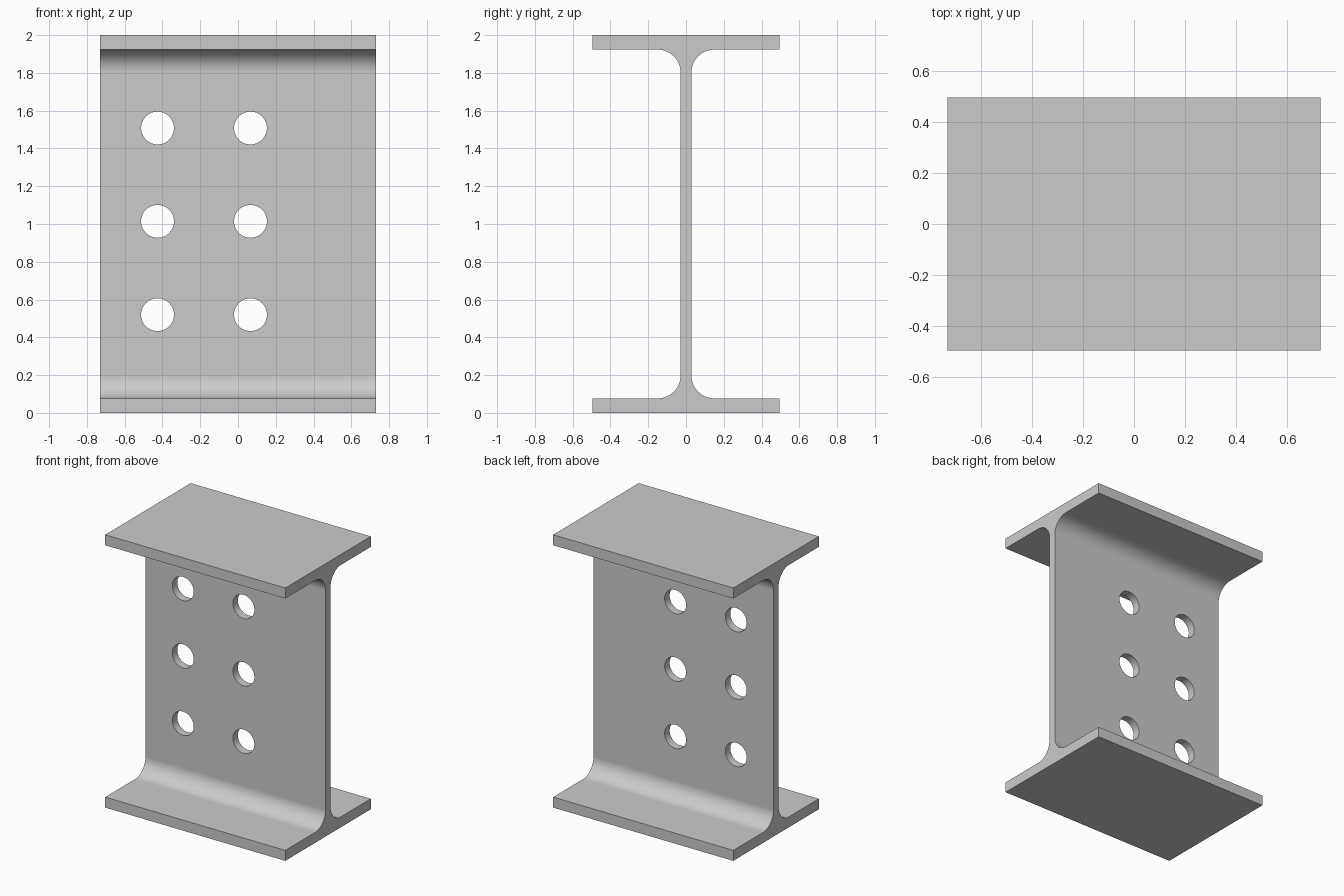
import bpy
import bmesh
from math import cos, sin, pi, radians

cube = bpy.data.objects.get("Cube")
if cube:
    bpy.data.objects.remove(cube, do_unlink=True)

LENGTH, HEIGHT, HALF_WIDTH = 1.46, 2.0, 0.495
FLANGE, HALF_WEB, FILLET = 0.077, 0.029, 0.12
HOLE_RADIUS = 0.087
STEPS = 14

steel = bpy.data.materials.new("plain grey steel")
steel.use_nodes = True
grey = (0.6, 0.6, 0.6, 1)
steel.diffuse_color = grey
steel.node_tree.nodes["Principled BSDF"].inputs["Base Color"].default_value = grey


def add_object(name, bm):
    bmesh.ops.recalc_face_normals(bm, faces=bm.faces)
    mesh = bpy.data.meshes.new(name)
    bm.to_mesh(mesh)
    bm.free()
    obj = bpy.data.objects.new(name, mesh)
    bpy.context.collection.objects.link(obj)
    mesh.materials.append(steel)
    return obj


# Quarter section: flange edge, then the root fillet up to the web
quarter = [(HALF_WIDTH, 0), (HALF_WIDTH, FLANGE)]
for i in range(STEPS + 1):
    a = -pi / 2 - i / STEPS * pi / 2
    quarter.append((HALF_WEB + FILLET + FILLET * cos(a),
                    FLANGE + FILLET + FILLET * sin(a)))

# Mirror the quarter into the full I section and extrude it along x
half = quarter + [(y, HEIGHT - z) for y, z in reversed(quarter)]
section = half + [(-y, z) for y, z in reversed(half)]
bm = bmesh.new()
face = bm.faces.new([bm.verts.new((-LENGTH / 2, y, z)) for y, z in section])
extruded = bmesh.ops.extrude_face_region(bm, geom=[face], use_keep_orig=True)
bmesh.ops.translate(bm, vec=(LENGTH, 0, 0),
                    verts=[v for v in extruded["geom"] if isinstance(v, bmesh.types.BMVert)])
beam = add_object("i_beam", bm)

# Cylinders that drill the bolt holes through the web
bm = bmesh.new()
for x in (-0.426, 0.066):
    for z in (0.52, 1.014, 1.508):
        ring = [bm.verts.new((x + HOLE_RADIUS * cos(2 * pi * i / 48), -0.1,
                              z + HOLE_RADIUS * sin(2 * pi * i / 48))) for i in range(48)]
        cap = bm.faces.new(ring)
        end = bmesh.ops.extrude_face_region(bm, geom=[cap], use_keep_orig=True)
        bmesh.ops.translate(bm, vec=(0, 0.2, 0),
                            verts=[v for v in end["geom"] if isinstance(v, bmesh.types.BMVert)])
drill = add_object("bolt_hole_cutter", bm)
drill.hide_render = True

cut = beam.modifiers.new("bolt holes", "BOOLEAN")
cut.object = drill
cut.operation = "DIFFERENCE"
cut.solver = "EXACT"
bpy.ops.object.select_all(action="DESELECT")
bpy.context.view_layer.objects.active = beam
beam.select_set(True)
bpy.ops.object.modifier_apply(modifier=cut.name)
bpy.data.objects.remove(drill, do_unlink=True)

# Smooth fillets and hole walls, with flat plates kept flat
bpy.ops.object.shade_smooth_by_angle(angle=radians(30))
weighted = beam.modifiers.new("flat plates", "WEIGHTED_NORMAL")
weighted.keep_sharp = True
